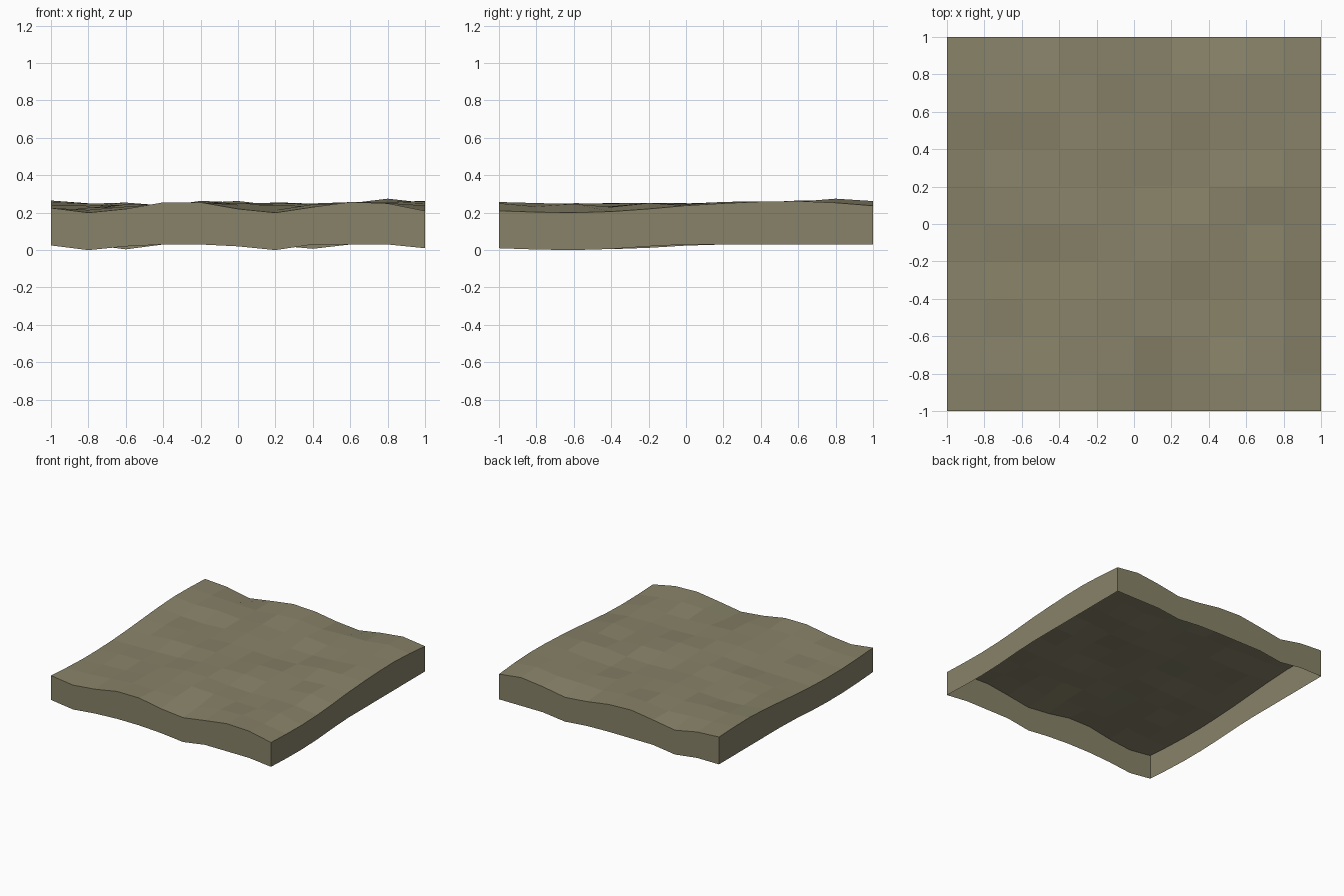
import bpy, bmesh, random

if "Cube" in bpy.data.objects:
    bpy.data.objects.remove(bpy.data.objects["Cube"])

N = 10            # cells per side
LEVEL = 0.23      # ground level of the relief
DEPTH = 0.20      # skirt depth below ground level

# Edge height profiles, left-to-right and front-to-back
front = [.225, .20, .22, .255, .255, .22, .20, .23, .257, .25, .21]
back = [.255, .243, .204, .235, .263, .255, .225, .207, .24, .262, .237]
left = [.225, .213, .205, .205, .212, .224, .24, .255, .265, .262, .255]
right = [.21, .203, .20, .206, .22, .238, .25, .259, .262, .253, .237]

random.seed(11)


def height(i, j):
    """Blend the four edge profiles, flatter and a little rough inside."""
    u, v = i / N, j / N
    z = ((1 - v) * front[i] + v * back[i] + (1 - u) * left[j] + u * right[j]
         - (1 - u) * (1 - v) * front[0] - u * (1 - v) * front[N]
         - (1 - u) * v * back[0] - u * v * back[N])
    if 0 < i < N and 0 < j < N:
        inset = min(i, j, N - i, N - j)          # rings in from the border
        keep = (0.5, 0.2, 0.1, 0.1, 0.1)[inset - 1]
        z = keep * z + (1 - keep) * 0.243 + random.uniform(-0.015, 0.015)
        z = min(z, 0.278)
    return z


bm = bmesh.new()

# Rolling ground surface
grid = [[bm.verts.new((-1 + 2 * i / N, -1 + 2 * j / N, height(i, j)))
         for j in range(N + 1)] for i in range(N + 1)]
for i in range(N):
    for j in range(N):
        bm.faces.new((grid[i][j], grid[i + 1][j],
                      grid[i + 1][j + 1], grid[i][j + 1]))

# Skirt around the border, open underneath
ring = ([grid[i][0] for i in range(N)] + [grid[N][j] for j in range(N)]
        + [grid[i][N] for i in range(N, 0, -1)]
        + [grid[0][j] for j in range(N, 0, -1)])
low = [bm.verts.new((v.co.x, v.co.y, min(v.co.z, LEVEL) - DEPTH)) for v in ring]
for k in range(len(ring)):
    n = (k + 1) % len(ring)
    bm.faces.new((ring[n], ring[k], low[k], low[n]))

mesh = bpy.data.meshes.new("ground_tile")
bm.to_mesh(mesh)
bm.free()
tile = bpy.data.objects.new("ground_tile", mesh)
bpy.context.collection.objects.link(tile)

# Olive earth colour
mat = bpy.data.materials.new("earth")
mat.diffuse_color = (0.245, 0.225, 0.14, 1)
mat.use_nodes = True
mat.node_tree.nodes["Principled BSDF"].inputs["Base Color"].default_value = mat.diffuse_color
mesh.materials.append(mat)
